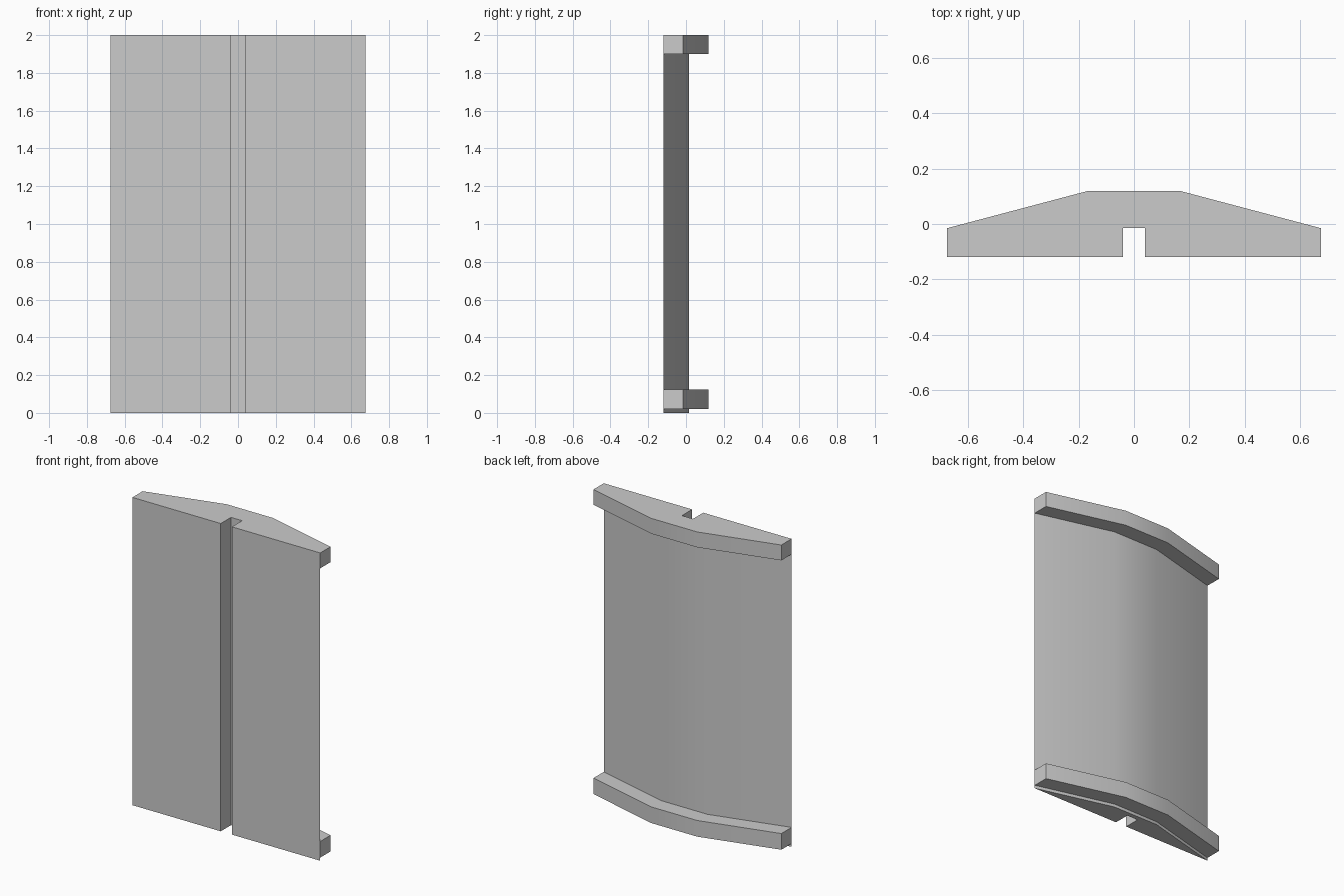
import bpy
import bmesh
import math

cube = bpy.data.objects.get("Cube")
if cube:
    bpy.data.objects.remove(cube, do_unlink=True)

HALF_WIDTH, HALF_CREST = 0.675, 0.165    # panel edge and flat crest of the back
FRONT, CREST, RAIL_DEPTH = -0.12, 0.015, 0.105
SLOT_HALF, SLOT_BACK = 0.04, -0.015

grey = bpy.data.materials.new("plain grey")
grey.use_nodes = True
colour = (0.6, 0.6, 0.6, 1)
grey.diffuse_color = colour
grey.node_tree.nodes["Principled BSDF"].inputs["Base Color"].default_value = colour


def back_line(offset=0):
    """Bevelled back outline, from the left edge to the right edge."""
    return [(HALF_WIDTH, FRONT + offset), (HALF_CREST, CREST + offset),
            (-HALF_CREST, CREST + offset), (-HALF_WIDTH, FRONT + offset)]


def extrude_profile(name, points, bottom, top):
    """Solid made by raising a flat outline between two heights."""
    bm = bmesh.new()
    base = bm.faces.new([bm.verts.new((x, y, bottom)) for x, y in points])
    raised = bmesh.ops.extrude_face_region(bm, geom=[base])["geom"]
    for v in raised:
        if isinstance(v, bmesh.types.BMVert):
            v.co.z = top
    bmesh.ops.recalc_face_normals(bm, faces=bm.faces[:])
    mesh = bpy.data.meshes.new(name)
    bm.to_mesh(mesh)
    bm.free()
    mesh.materials.append(grey)
    obj = bpy.data.objects.new(name, mesh)
    bpy.context.collection.objects.link(obj)
    bpy.ops.object.select_all(action="DESELECT")
    obj.select_set(True)
    bpy.context.view_layer.objects.active = obj
    bpy.ops.object.shade_smooth_by_angle(angle=math.radians(30))
    return obj


# Full-height panel with a flat front and a central slot
slot = [(-SLOT_HALF, FRONT), (-SLOT_HALF, SLOT_BACK),
        (SLOT_HALF, SLOT_BACK), (SLOT_HALF, FRONT)]
extrude_profile("panel", back_line() + slot, 0, 2)

# Rails that follow the back of the panel
rail = back_line() + back_line(RAIL_DEPTH)[::-1]
for name, bottom, top in (("lower_rail", 0.02, 0.125), ("upper_rail", 1.9, 2)):
    extrude_profile(name, rail, bottom, top)
